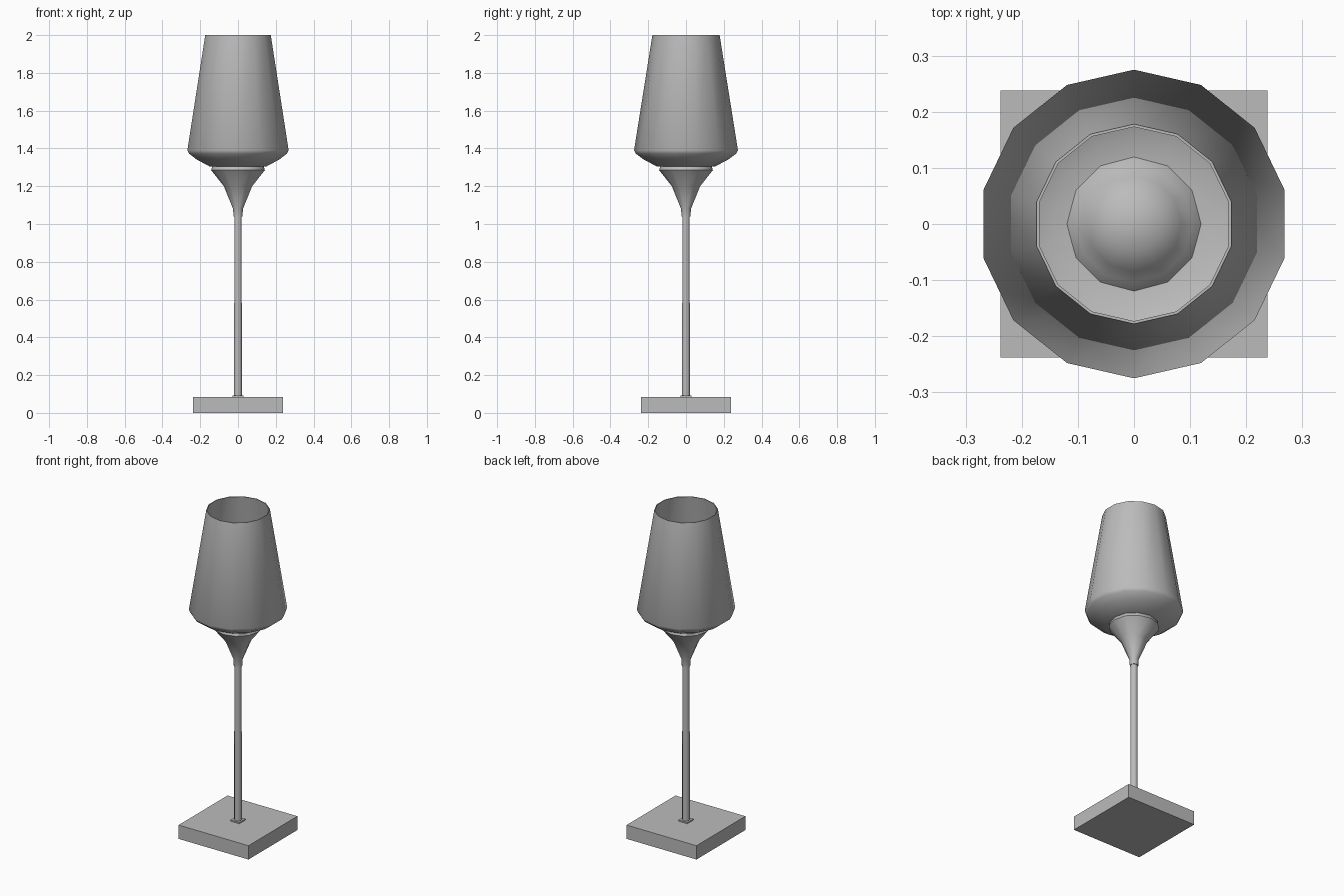
import bpy, bmesh, math

if "Cube" in bpy.data.objects:
    bpy.data.objects.remove(bpy.data.objects["Cube"])

grey = bpy.data.materials.new("light_grey")
grey.diffuse_color = (0.5, 0.5, 0.5, 1)
grey.use_nodes = True
grey.node_tree.nodes["Principled BSDF"].inputs["Base Color"].default_value = grey.diffuse_color


def finish(name, bm, angle=50):
    bmesh.ops.remove_doubles(bm, verts=bm.verts, dist=1e-5)
    bmesh.ops.recalc_face_normals(bm, faces=bm.faces)
    me = bpy.data.meshes.new(name)
    bm.to_mesh(me)
    bm.free()
    ob = bpy.data.objects.new(name, me)
    bpy.context.collection.objects.link(ob)
    me.materials.append(grey)
    bpy.ops.object.select_all(action='DESELECT')
    ob.select_set(True)
    bpy.context.view_layer.objects.active = ob
    bpy.ops.object.shade_smooth_by_angle(angle=math.radians(angle))
    return ob


def lathe(name, profile, sides, turn=0.0, angle=50):
    """Revolve (radius, z) points around the z axis."""
    bm = bmesh.new()
    vs = [bm.verts.new((r * math.cos(turn), r * math.sin(turn), z)) for r, z in profile]
    es = [bm.edges.new(p) for p in zip(vs, vs[1:])]
    bmesh.ops.spin(bm, geom=vs + es, cent=(0, 0, 0), axis=(0, 0, 1),
                   angle=math.tau, steps=sides, use_merge=True)
    return finish(name, bm, angle)


def slab(name, half, z0, z1):
    bm = bmesh.new()
    bmesh.ops.create_cube(bm, size=1)
    for v in bm.verts:
        v.co = (v.co.x * 2 * half, v.co.y * 2 * half, z0 if v.co.z < 0 else z1)
    return finish(name, bm, 30)


# Square foot with a small collar plate
slab("base", 0.238, 0, 0.085)
slab("stem_collar", 0.03, 0.08, 0.093)

# Slender stem
lathe("stem", [(0, 0.08), (0.022, 0.08), (0.021, 1.06), (0, 1.06)], 8, math.pi / 8)

# Flared holder whose domed top shows inside the shade
lathe("holder", [(0, 1.04), (0.024, 1.04), (0.026, 1.08), (0.075, 1.20),
                 (0.142, 1.285), (0.135, 1.312), (0.104, 1.33),
                 (0.085, 1.36), (0.05, 1.385), (0, 1.395)], 12)

# Thin-walled tapered shade, open at the top
lathe("shade", [(0.09, 1.303), (0.155, 1.305), (0.225, 1.342), (0.265, 1.372), (0.275, 1.39),
                (0.178, 2.0), (0.173, 2.0), (0.268, 1.393),
                (0.22, 1.353), (0.15, 1.322), (0.09, 1.32)], 14, math.pi / 14, 40)
